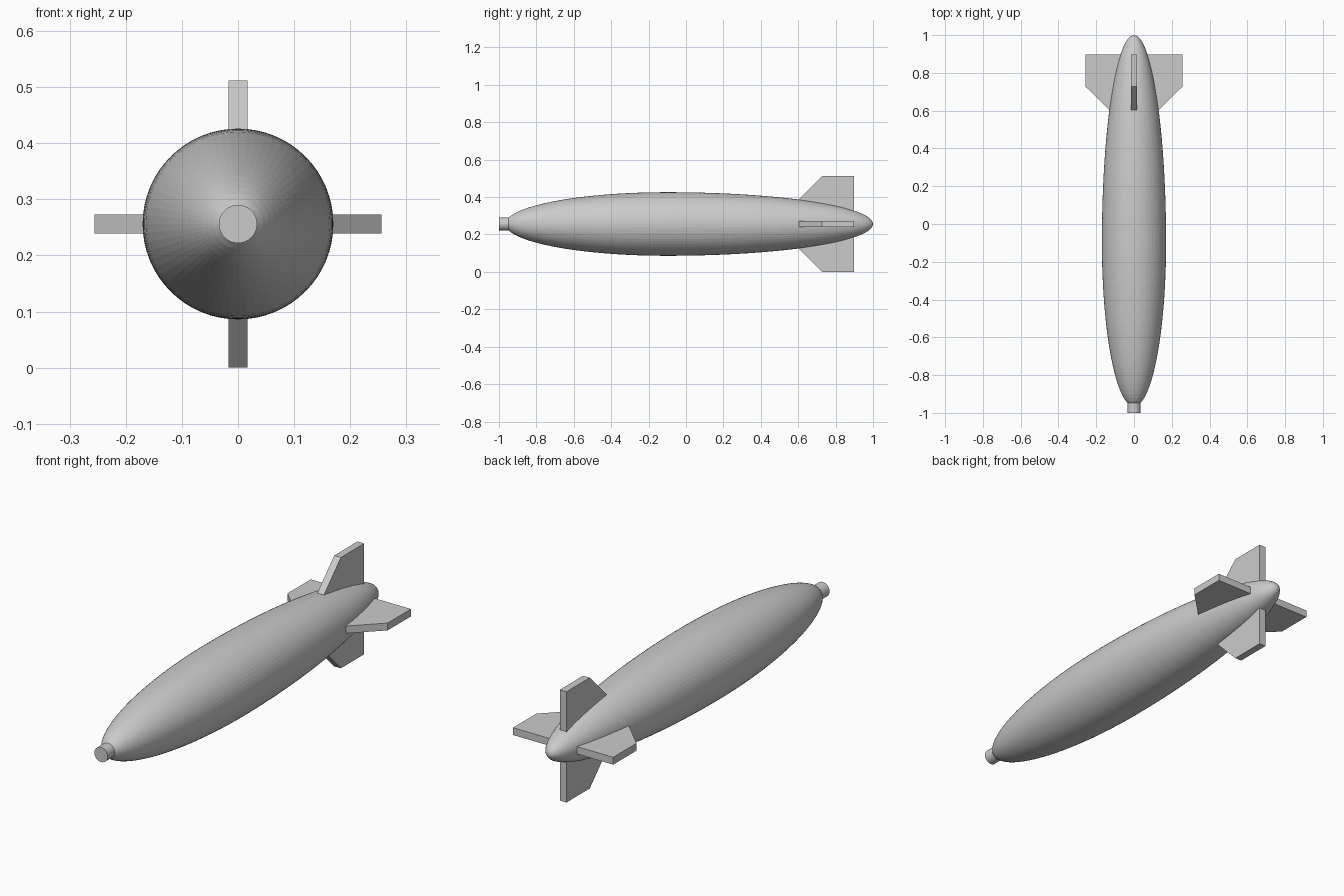
import bpy, bmesh
from math import sin, cos, pi
from mathutils import Matrix, Vector

cube = bpy.data.objects.get("Cube")
if cube:
    bpy.data.objects.remove(cube, do_unlink=True)

AXIS_Z = 0.256      # height of the long axis
RADIUS = 0.17
WIDEST_Y = -0.1     # where the hull is thickest
SEGMENTS = 64

grey = bpy.data.materials.new("light_grey")
grey.use_nodes = True
colour = (0.6, 0.6, 0.6, 1)
grey.diffuse_color = colour
grey.node_tree.nodes["Principled BSDF"].inputs["Base Color"].default_value = colour


def add_object(name, bm):
    bmesh.ops.recalc_face_normals(bm, faces=bm.faces)
    mesh = bpy.data.meshes.new(name)
    bm.to_mesh(mesh)
    bm.free()
    mesh.materials.append(grey)
    obj = bpy.data.objects.new(name, mesh)
    obj.location.z = AXIS_Z
    bpy.context.collection.objects.link(obj)
    return obj


def lathe(name, profile):
    """Spin (radius, y) points about the y axis."""
    bm = bmesh.new()
    verts = [bm.verts.new((r, y, 0)) for r, y in profile]
    edges = [bm.edges.new(pair) for pair in zip(verts, verts[1:])]
    bmesh.ops.spin(bm, geom=verts + edges, axis=(0, 1, 0), cent=(0, 0, 0),
                   angle=2 * pi, steps=SEGMENTS)
    bmesh.ops.remove_doubles(bm, verts=bm.verts, dist=0.0001)
    return add_object(name, bm)


# Hull: a blunt front half-ellipse and a longer rear one
def hull_point(t):
    reach = 0.866 if t < pi / 2 else 1.1
    return RADIUS * sin(t), WIDEST_Y - reach * cos(t)


RINGS = 48
lathe("hull", [hull_point(pi * i / RINGS) for i in range(RINGS + 1)])

# Nose plug
lathe("nose_plug", [(0, -1), (0.034, -1), (0.034, -0.92), (0, -0.92)])

# Four tail fins with swept leading edges
outline = [(0.03, 0.6), (0.13, 0.603), (0.256, 0.727), (0.256, 0.897), (0.03, 0.897)]
THICK = 0.034
for i, side in enumerate(("left", "top", "right", "bottom")):
    bm = bmesh.new()
    face = bm.faces.new([bm.verts.new((x, y, -THICK / 2)) for x, y in outline])
    extruded = bmesh.ops.extrude_face_region(bm, geom=[face])["geom"]
    bmesh.ops.translate(bm, vec=Vector((0, 0, THICK)),
                        verts=[v for v in extruded if isinstance(v, bmesh.types.BMVert)])
    bmesh.ops.rotate(bm, verts=bm.verts, cent=(0, 0, 0),
                     matrix=Matrix.Rotation(-i * pi / 2, 3, "Y"))
    add_object(side + "_fin", bm)
